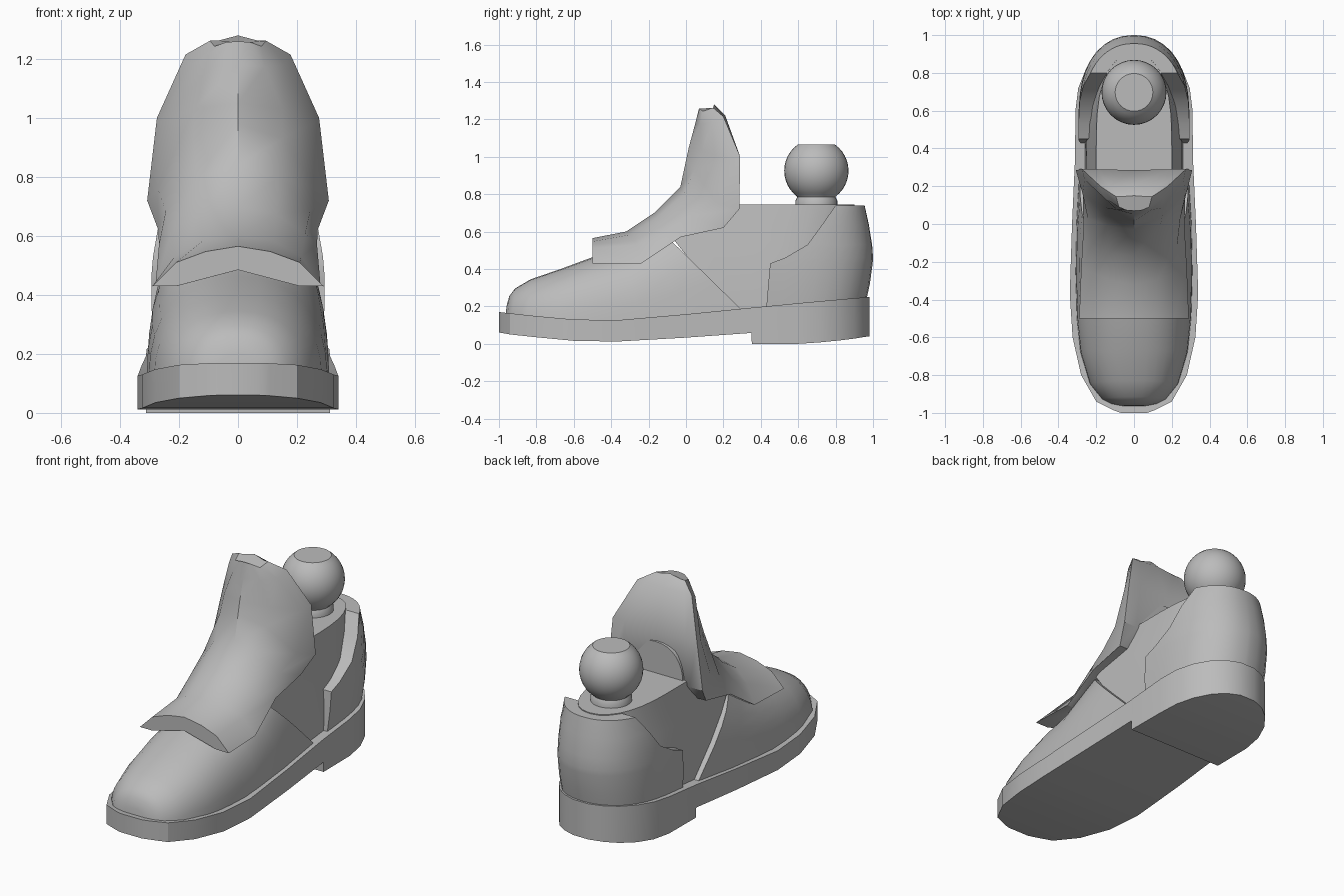
import bpy, bmesh, math

cube = bpy.data.objects.get("Cube")
if cube:
    bpy.data.objects.remove(cube, do_unlink=True)

grey = bpy.data.materials.new("plain grey")
grey.use_nodes = True
grey.diffuse_color = (0.5, 0.5, 0.5, 1)
grey.node_tree.nodes["Principled BSDF"].inputs["Base Color"].default_value = (0.5, 0.5, 0.5, 1)


def loft(name, rings, angle=30):
    """Join closed rings of equal length into a capped solid."""
    bm = bmesh.new()
    loops = [[bm.verts.new(p) for p in ring] for ring in rings]
    n = len(loops[0])
    for a, b in zip(loops, loops[1:]):
        for i in range(n):
            j = (i + 1) % n
            bm.faces.new((a[i], a[j], b[j], b[i]))
    bm.faces.new(loops[0])
    bm.faces.new(loops[-1])
    bmesh.ops.recalc_face_normals(bm, faces=bm.faces)
    mesh = bpy.data.meshes.new(name)
    bm.to_mesh(mesh)
    bm.free()
    mesh.materials.append(grey)
    obj = bpy.data.objects.new(name, mesh)
    bpy.context.collection.objects.link(obj)
    bpy.ops.object.select_all(action="DESELECT")
    obj.select_set(True)
    bpy.context.view_layer.objects.active = obj
    bpy.ops.object.shade_smooth_by_angle(angle=math.radians(angle))
    return obj


# Sole with stepped heel: y, half width, bottom, top
sole = [
    (-1, .07, .06, .17), (-.985, .11, .058, .168), (-.94, .2, .05, .163),
    (-.8, .28, .035, .148), (-.6, .325, .016, .13), (-.37, .34, .012, .126),
    (0, .328, .033, .158), (.35, .312, .058, .193), (.352, .312, 0, .193),
    (.6, .31, 0, .217), (.72, .295, .008, .228), (.82, .255, .018, .237),
    (.9, .195, .028, .244), (.95, .13, .036, .248), (.98, .05, .04, .25),
]
loft("sole", [[(-w, y, b), (w, y, b), (w, y, t), (-w, y, t)] for y, w, b, t in sole])


# Arched section: base y, crown y, half width, base z, crown z, roundness
def dome(yb, yc, w, zb, zc, power=.87, steps=16):
    ring = []
    for i in range(steps + 1):
        t = math.pi * i / steps
        rise = max(math.sin(t), 0) ** power
        c = math.cos(t)
        x = w * math.copysign(abs(c) ** power, c)
        ring.append((x, yb + (yc - yb) * rise, zb + (zc - zb) * rise))
    return ring


# Toe upper, cut diagonally at the rear
toe = [
    (-.965, -.96, .07, .13, .2), (-.955, -.945, .12, .13, .255),
    (-.93, -.915, .17, .13, .295), (-.85, -.83, .235, .12, .345),
    (-.68, -.67, .285, .11, .4), (-.5, -.5, .303, .11, .463),
    (-.25, -.32, .31, .11, .505, .8), (.02, -.21, .305, .13, .56, .68),
    (.32, -.14, .288, .16, .61, .58),
]
loft("toe_upper", [dome(*s) for s in toe])


# Horizontal slice with a square front and rounded back
def slice_ring(z, w, front, back, start, steps=10):
    half = []
    for i in range(steps + 1):
        y = front + (back - front) * math.sin(math.pi / 2 * i / steps)
        u = max(0, (y - start) / (back - start))
        half.append((w * math.sqrt(max(0, 1 - u ** 3)) + .01, y, z))
    return half + [(-x, y, z) for x, y, z in reversed(half)]


# Heel counter with a notched front edge: z, half width, front, back
counter = [(.2, .272, .43, .957), (.32, .282, .44, .983), (.43, .284, .45, .998),
           (.46, .284, .53, 1), (.53, .282, .65, .995), (.64, .275, .73, .977),
           (.74, .26, .8, .955)]
loft("heel_counter", [slice_ring(*s, .5) for s in counter])

# Inner ankle body and the arched neck behind the tongue
body = [(.16, .25, .27, .9), (.35, .242, .1, .9), (.55, .215, -.06, .9),
        (.745, .19, .12, .9)]
loft("ankle_body", [slice_ring(*s, .4) for s in body])
loft("ankle_neck", [dome(y, y, .18, .72, .93) for y in (.12, .285)])

# Tongue guard: outer centre (y, z), middle, crease, edge, inner centre (y, z)
tongue = [
    ((-.5, .565), (.11, -.5, .547), (.21, -.5, .51), (.29, -.5, .43), (-.5, .485)),
    ((-.32, .6), (.12, -.3, .583), (.215, -.26, .53), (.28, -.24, .43), (-.28, .52)),
    ((-.17, .7), (.13, -.155, .675), (.228, -.12, .607), (.268, -.03, .57), (-.1, .6)),
    ((-.03, .84), (.14, -.01, .8), (.245, .03, .685), (.27, .2, .62), (.18, .64)),
    ((0, .98), (.15, .045, .93), (.272, .16, .76), (.308, .285, .72), (.22, .73)),
    ((.015, 1.05), (.15, .085, 1.03), (.262, .235, .985), (.275, .29, 1), (.285, .98)),
    ((.05, 1.18), (.09, .075, 1.175), (.16, .14, 1.18), (.178, .2, 1.215), (.21, 1.22)),
    ((.07, 1.26), (.04, .073, 1.257), (.08, .09, 1.243), (.095, .145, 1.262), (.15, 1.28)),
]
rings = []
for centre, middle, crease, edge, inner in tongue:
    lip = (edge[0] * .72, edge[1], edge[2])
    side = [middle, crease, edge, lip]
    mirror = [(-x, y, z) for x, y, z in reversed(side)]
    rings.append([(0, *centre)] + side + [(0, *inner)] + mirror)
loft("tongue_guard", rings, 32)

# Ankle ball joint with a short neck and flat top
radius, cy, cz = .172, .697, .925
profile = [(.112, .73), (.112, .765), (.102, .785)]
low, high = math.radians(-53), math.radians(54.5)
for i in range(13):
    a = low + (high - low) * i / 12
    profile.append((radius * math.cos(a), cz + radius * math.sin(a)))
loft("ball_joint", [[(r * math.cos(2 * math.pi * k / 32), cy + r * math.sin(2 * math.pi * k / 32), z)
                     for k in range(32)] for r, z in profile])
